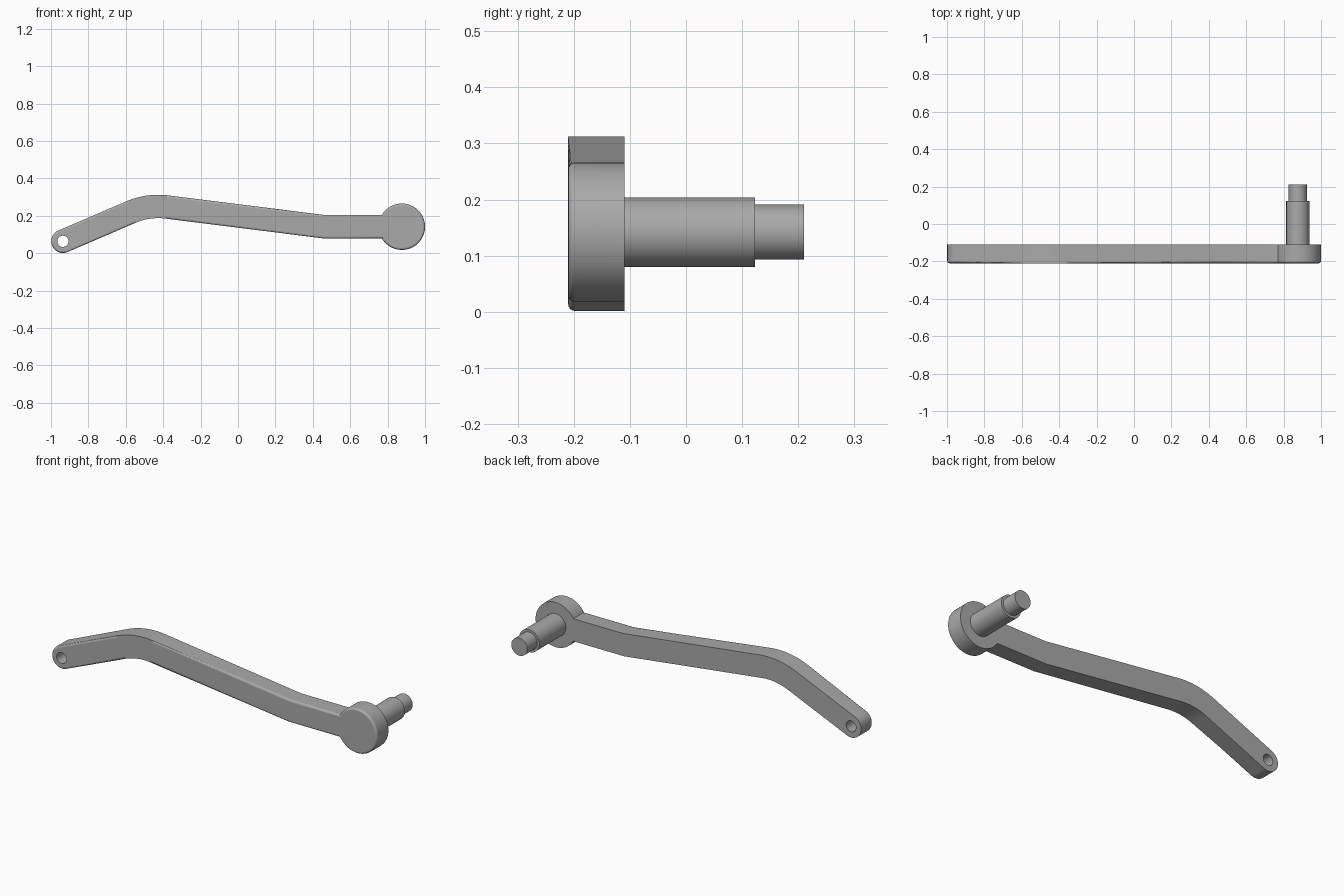
import bpy, bmesh
from math import sin, cos, tan, pi, atan2, asin, sqrt
from mathutils import Vector

cube = bpy.data.objects.get("Cube")
if cube:
    bpy.data.objects.remove(cube, do_unlink=True)

FRONT, BACK, TIP = -0.21, -0.11, 0.21
HALF = 0.0625                       # half the arm width
EYE = Vector((-0.936, 0.064))       # small end with the hole
BEND = Vector((-0.48, 0.26))
KNEE = Vector((0.46, 0.142))
HUB = Vector((0.876, 0.142))
HUB_R = 0.124

steel = bpy.data.materials.new("grey steel")
steel.use_nodes = True
steel.diffuse_color = (0.4, 0.4, 0.4, 1)
steel.node_tree.nodes["Principled BSDF"].inputs["Base Color"].default_value = (0.4, 0.4, 0.4, 1)


def arc(centre, radius, start, end, steps):
    angles = [start + (end - start) * i / steps for i in range(steps + 1)]
    return [centre + radius * Vector((cos(a), sin(a))) for a in angles]


def make_object(name, bm):
    bmesh.ops.recalc_face_normals(bm, faces=bm.faces)
    mesh = bpy.data.meshes.new(name)
    bm.to_mesh(mesh)
    bm.free()
    obj = bpy.data.objects.new(name, mesh)
    bpy.context.collection.objects.link(obj)
    mesh.materials.append(steel)
    return obj


def smooth(obj):
    bpy.ops.object.select_all(action='DESELECT')
    obj.select_set(True)
    bpy.context.view_layer.objects.active = obj
    bpy.ops.object.shade_smooth_by_angle(angle=pi / 6)


def prism(outline, front, back):
    """Extrude an x-z outline along y."""
    bm = bmesh.new()
    face = bm.faces.new([bm.verts.new((p.x, front, p.y)) for p in outline])
    new = bmesh.ops.extrude_face_region(bm, geom=[face], use_keep_orig=True)["geom"]
    for v in new:
        if isinstance(v, bmesh.types.BMVert):
            v.co.y = back
    return bm


def circle(centre, radius, sides=64):
    return arc(centre, radius, 0, 2 * pi, sides)[:-1]


# Arm outline: the edges of a constant-width band along a bent centre line
rise = atan2(BEND.y - EYE.y, BEND.x - EYE.x)
fall = atan2(KNEE.y - BEND.y, KNEE.x - BEND.x)
bend_r = 0.37
setback = bend_r * tan((rise - fall) / 2)
bend_start = BEND - setback * Vector((cos(rise), sin(rise)))
bend_centre = bend_start + bend_r * Vector((sin(rise), -cos(rise)))
knee_shift = HALF * tan(-fall / 2)
meet = asin(HALF / HUB_R)

outline = arc(EYE, HALF, rise + 1.5 * pi, rise + pi / 2, 24)
outline += arc(bend_centre, bend_r + HALF, rise + pi / 2, fall + pi / 2, 16)
outline.append(KNEE + Vector((knee_shift * -1 + 2 * knee_shift, HALF)))
outline += arc(HUB, HUB_R, pi - meet, meet - pi, 64)
outline.append(KNEE + Vector((-knee_shift, -HALF)))
outline += arc(bend_centre, bend_r - HALF, fall + pi / 2, rise + pi / 2, 16)

# Lever body with a rounded front rim
bm = prism(outline, FRONT, BACK)
rim = [e for e in bm.edges if all(abs(v.co.y - FRONT) < 1e-5 for v in e.verts)]
bmesh.ops.bevel(bm, geom=rim, offset=0.012, offset_type='OFFSET', segments=4,
                profile=0.5, affect='EDGES', clamp_overlap=False)
lever = make_object("lever_arm", bm)

# Hole through the small end
cutter = make_object("hole_cutter", prism(circle(EYE, 0.03, 40), FRONT - 0.1, BACK + 0.1))
cutter.hide_render = True
cut = lever.modifiers.new("hole", 'BOOLEAN')
cut.operation = 'DIFFERENCE'
cut.solver = 'EXACT'
cut.object = cutter
bpy.context.view_layer.objects.active = lever
bpy.ops.object.modifier_apply(modifier=cut.name)
bpy.data.objects.remove(cutter, do_unlink=True)
smooth(lever)
lever.modifiers.new("flat_face_normals", 'WEIGHTED_NORMAL').keep_sharp = True

# Stepped shaft behind the hub
smooth(make_object("shaft", prism(circle(HUB, 0.062), BACK - 0.01, 0.123)))
smooth(make_object("shaft_tip", prism(circle(HUB, 0.049), 0.113, TIP)))
